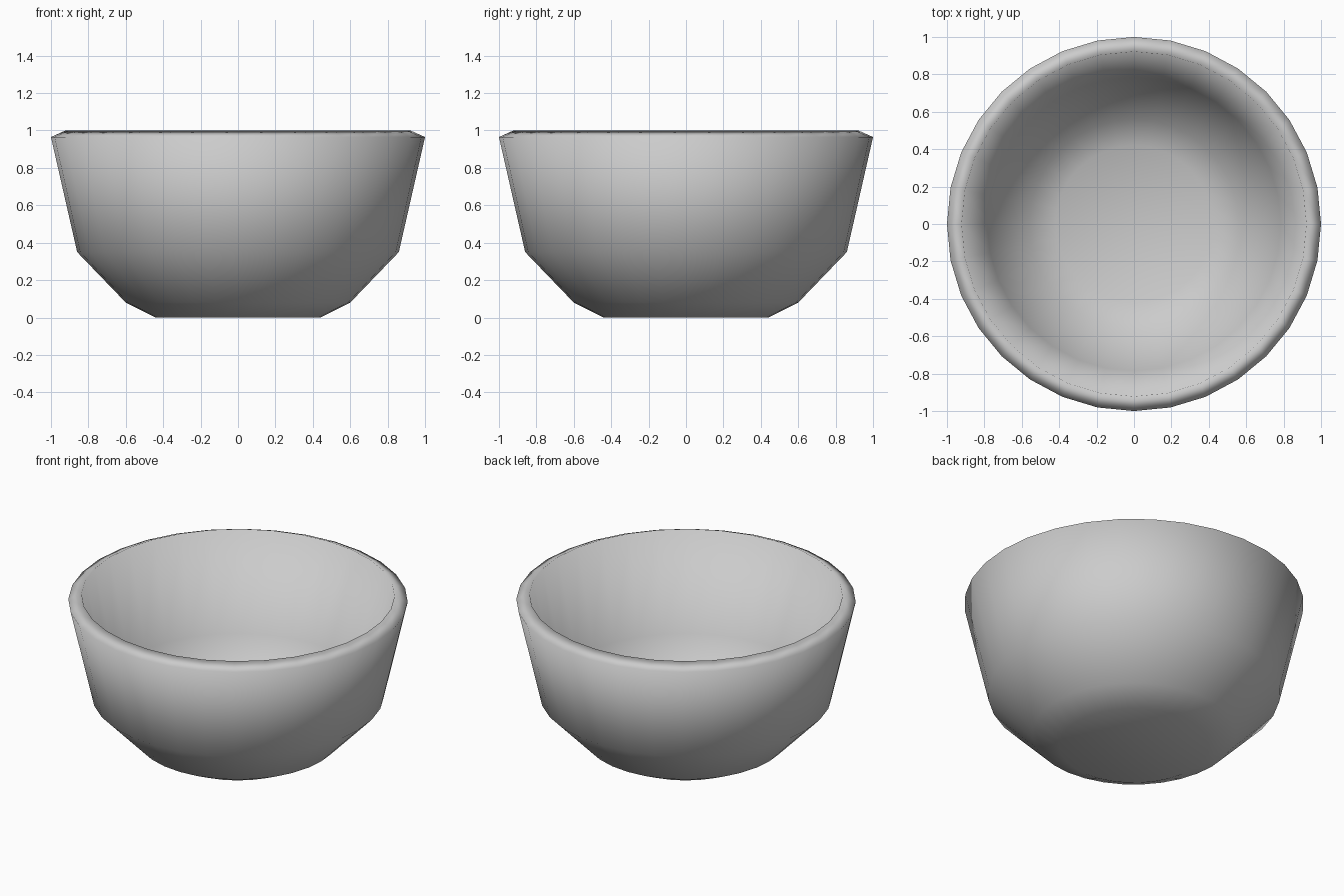
import bpy, bmesh
from math import cos, sin, tau

if "Cube" in bpy.data.objects:
    bpy.data.objects.remove(bpy.data.objects["Cube"])

SEGMENTS = 32
# Profile (radius, height): outer wall from base up, bevelled rim, inner wall down to floor
PROFILE = [(0.44, 0.0), (0.60, 0.08), (0.86, 0.35), (1.0, 0.965),
           (0.922, 1.0), (0.785, 0.385), (0.56, 0.15), (0.42, 0.08)]

bm = bmesh.new()
rings = [[bm.verts.new((r * cos(tau * i / SEGMENTS), r * sin(tau * i / SEGMENTS), z))
          for i in range(SEGMENTS)] for r, z in PROFILE]

# Walls and rim
for lower, upper in zip(rings, rings[1:]):
    for i in range(SEGMENTS):
        j = (i + 1) % SEGMENTS
        bm.faces.new((lower[i], lower[j], upper[j], upper[i]))

# Underside and inside floor
bm.faces.new(rings[0][::-1])
bm.faces.new(rings[-1])
bmesh.ops.recalc_face_normals(bm, faces=bm.faces)
for f in bm.faces:
    f.smooth = True

mesh = bpy.data.meshes.new("bowl")
bm.to_mesh(mesh)
bm.free()
bpy.context.collection.objects.link(bpy.data.objects.new("bowl", mesh))
